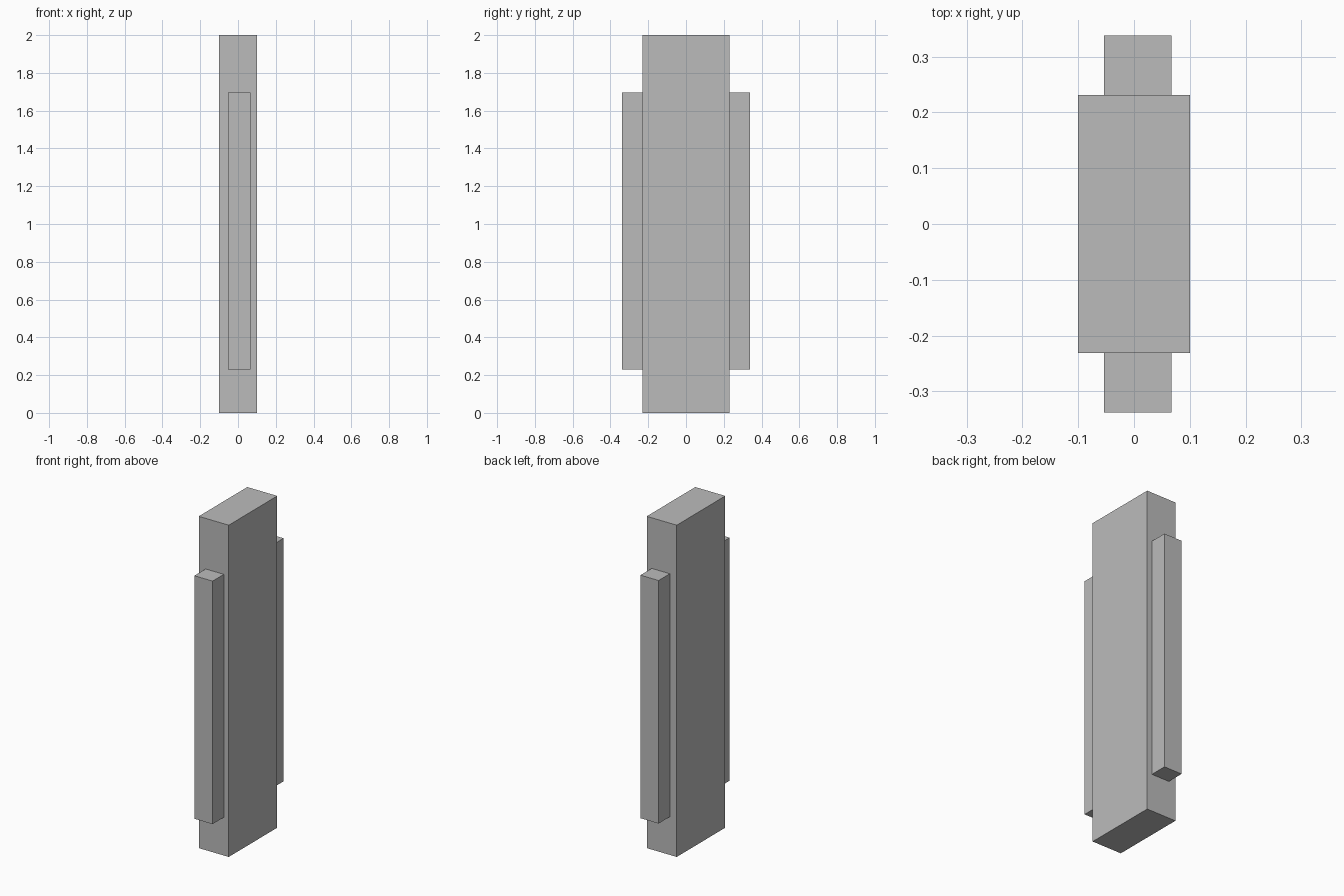
import bpy

cube = bpy.data.objects.get("Cube")
if cube:
    bpy.data.objects.remove(cube, do_unlink=True)

grey = bpy.data.materials.new("plain_grey")
grey.use_nodes = True
colour = (0.5, 0.5, 0.5, 1)
grey.diffuse_color = colour
grey.node_tree.nodes["Principled BSDF"].inputs["Base Color"].default_value = colour


def box(name, low, high):
    """Add a box spanning two opposite corners."""
    bpy.ops.mesh.primitive_cube_add(
        size=1, location=[(a + b) / 2 for a, b in zip(low, high)])
    obj = bpy.context.object
    obj.name = name
    obj.scale = [b - a for a, b in zip(low, high)]
    bpy.ops.object.transform_apply(location=False, rotation=False, scale=True)
    obj.data.materials.append(grey)
    return obj


# Tall central slab
half_depth = 0.231
box("main_panel", (-0.1, -half_depth, 0), (0.1, half_depth, 2))

# Narrow bars on the front and back edges, slightly off centre
bar_depth = 0.338
box("front_bar", (-0.054, -bar_depth, 0.23), (0.067, -half_depth, 1.695))
box("back_bar", (-0.054, half_depth, 0.23), (0.067, bar_depth, 1.695))
